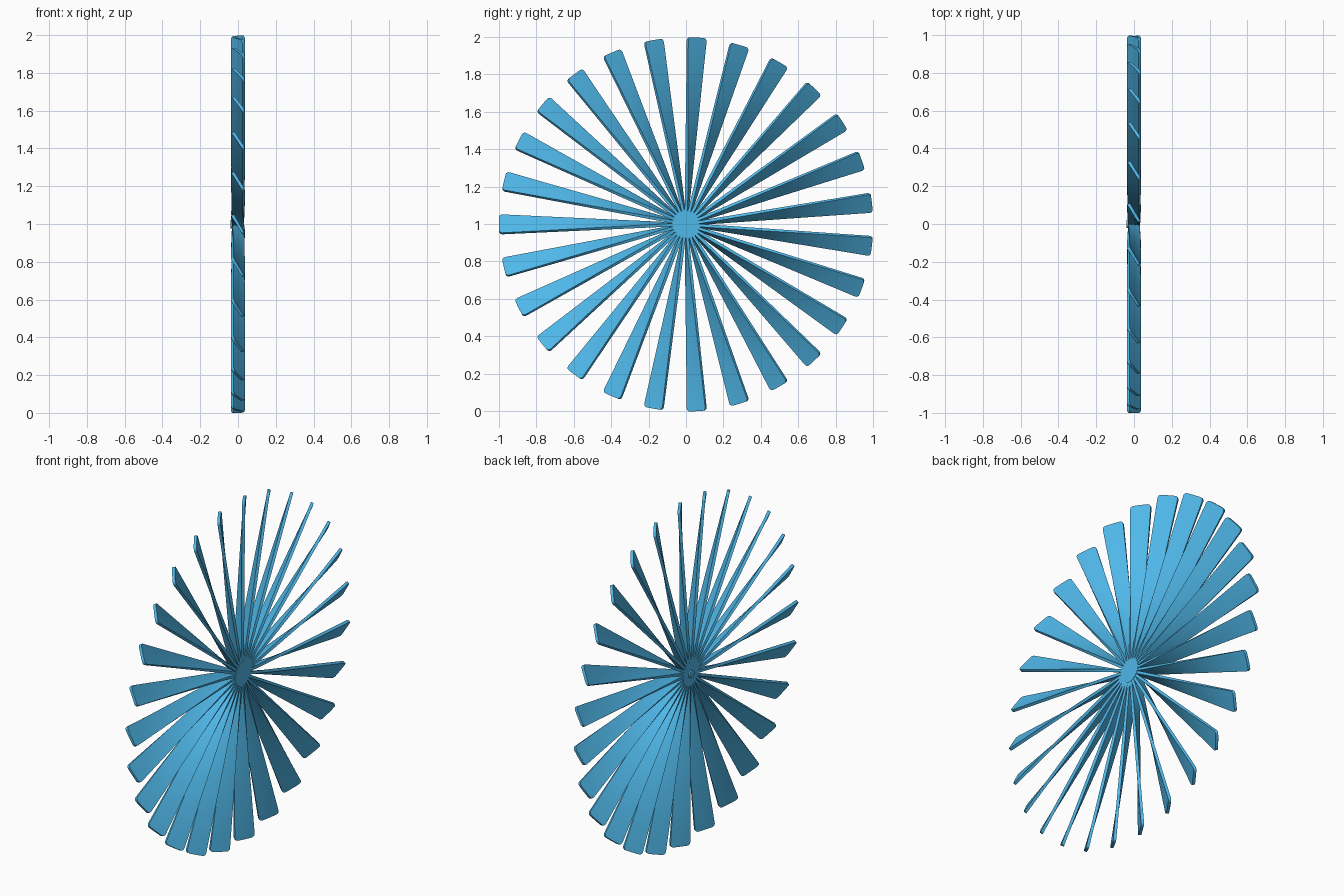
import bpy, bmesh, math
from mathutils import Matrix

if "Cube" in bpy.data.objects:
    bpy.data.objects.remove(bpy.data.objects["Cube"])

BLADES, R, CZ = 27, 1.0, 0.998
mat = bpy.data.materials.new("blue")
mat.diffuse_color = (0.08, 0.48, 0.82, 1)
mat.use_nodes = True
mat.node_tree.nodes["Principled BSDF"].inputs["Base Color"].default_value = mat.diffuse_color


def finish(name, bm):
    bmesh.ops.recalc_face_normals(bm, faces=bm.faces)
    me = bpy.data.meshes.new(name)
    bm.to_mesh(me)
    bm.free()
    ob = bpy.data.objects.new(name, me)
    bpy.context.collection.objects.link(ob)
    me.materials.append(mat)
    bpy.context.view_layer.objects.active = ob
    ob.select_set(True)
    bpy.ops.object.shade_smooth_by_angle(angle=math.radians(35))
    ob.select_set(False)
    return ob


def blade_section(bm, r, inset, angle):
    """Slim rectangular section: axial width constant, tangential width grows with radius."""
    ax = 0.030
    tan = 0.002 + 0.048 * max(0, (r - 0.05) / (R - 0.05))
    length = math.hypot(ax, tan)
    ca, ta = ax / length, tan / length        # chord direction
    half, th, n = length - inset, 0.008, 6
    ring = [(half * (2 * i / n - 1), -th) for i in range(n + 1)]
    ring += [(-s, th) for s, _ in ring]
    verts = []
    for s, t in ring:
        x = s * ca + t * ta
        u = -s * ta + t * ca
        d = math.sqrt(max(r * r - u * u, 0.0001))
        verts.append(bm.verts.new((x, d * math.cos(angle) + u * math.sin(angle),
                                   d * math.sin(angle) - u * math.cos(angle) + CZ)))
    return verts


# twisted blades, lofted from hub to rounded tip
bm = bmesh.new()
corner = 0.018
stations = [(0.03 + (R - corner - 0.03) * i / 16, 0) for i in range(17)]
stations += [(R - corner + corner * math.sin(a), corner * (1 - math.cos(a)))
             for a in (math.radians(q) for q in (22.5, 45, 67.5, 90))]
for k in range(BLADES):
    ang = math.pi - 2 * math.pi * k / BLADES
    rings = [blade_section(bm, r, ins, ang) for r, ins in stations]
    for a, b in zip(rings, rings[1:]):
        m = len(a)
        for i in range(m):
            j = (i + 1) % m
            bm.faces.new((a[i], a[j], b[j], b[i]))
    bm.faces.new(rings[0])
    bm.faces.new(rings[-1])
finish("fan_blades", bm)


# hub disc and small rear boss
def disc(name, radius, x0, x1):
    bm = bmesh.new()
    m = Matrix.Translation(((x0 + x1) / 2, 0, CZ)) @ Matrix.Rotation(math.pi / 2, 4, 'Y')
    bmesh.ops.create_cone(bm, cap_ends=True, segments=54, radius1=radius, radius2=radius,
                          depth=x1 - x0, matrix=m)
    finish(name, bm)


disc("hub", 0.07, -0.031, 0.032)
disc("rear_boss", 0.022, -0.040, -0.02)
